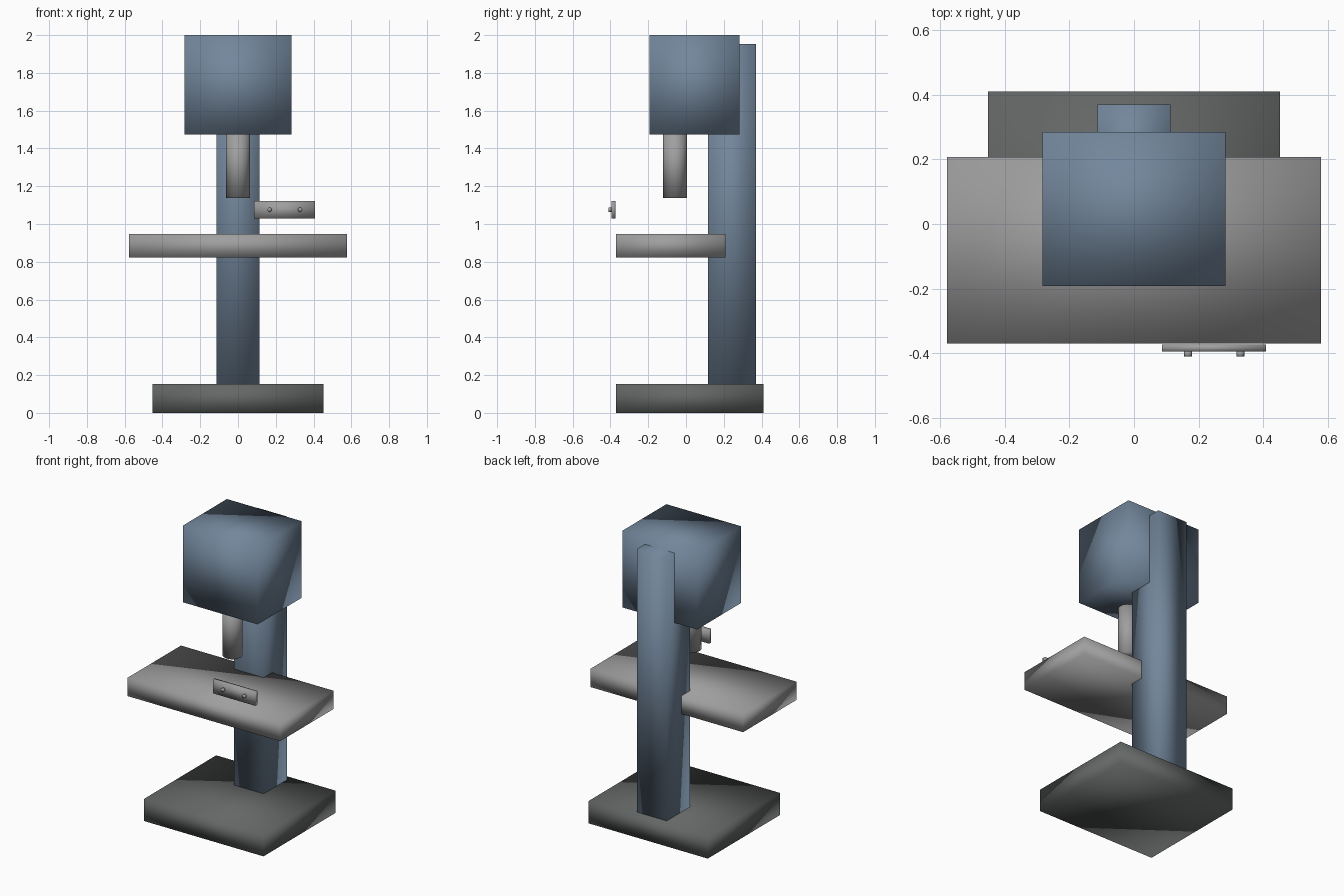
import bpy

cube = bpy.data.objects.get("Cube")
if cube:
    bpy.data.objects.remove(cube, do_unlink=True)


def material(name, rgb):
    mat = bpy.data.materials.new(name)
    mat.use_nodes = True
    mat.diffuse_color = (*rgb, 1)
    mat.node_tree.nodes["Principled BSDF"].inputs["Base Color"].default_value = (*rgb, 1)
    return mat


blue = material("blue grey paint", (0.17, 0.24, 0.33))
steel = material("light steel", (0.34, 0.345, 0.34))
iron = material("dark cast iron", (0.13, 0.135, 0.135))


def finish(name, mat):
    obj = bpy.context.object
    obj.name = name
    obj.data.materials.append(mat)
    bpy.ops.object.transform_apply(location=False, rotation=True, scale=True)
    # Soft shading runs across every edge, even on the blocks
    bpy.ops.object.shade_smooth()
    return obj


def block(name, mat, x, y, z):
    """Box between the given (low, high) limits on each axis."""
    limits = (x, y, z)
    bpy.ops.mesh.primitive_cube_add(size=1, location=[(a + b) / 2 for a, b in limits])
    bpy.context.object.scale = [b - a for a, b in limits]
    return finish(name, mat)


def rod(name, mat, radius, depth, centre, sides, tilt=0):
    bpy.ops.mesh.primitive_cylinder_add(vertices=sides, radius=radius, depth=depth,
                                        location=centre, rotation=(tilt, 0, 0))
    return finish(name, mat)


# Stand
block("base", iron, (-0.452, 0.452), (-0.37, 0.41), (0, 0.152))
block("column", blue, (-0.113, 0.113), (0.116, 0.37), (0.15, 1.953))

# Work table and drill head
block("table", steel, (-0.578, 0.578), (-0.37, 0.208), (0.822, 0.947))
block("motor_head", blue, (-0.283, 0.283), (-0.192, 0.284), (1.475, 2.0))
rod("spindle", steel, 0.063, 0.36, (0, -0.058, 1.318), 16)

# Switch plate with two buttons
block("switch_plate", steel, (0.086, 0.408), (-0.395, -0.373), (1.028, 1.122))
for side, x in (("right", 0.167), ("left", 0.329)):
    rod(side + "_button", steel, 0.012, 0.016, (x, -0.402, 1.076), 12, tilt=1.5708)
